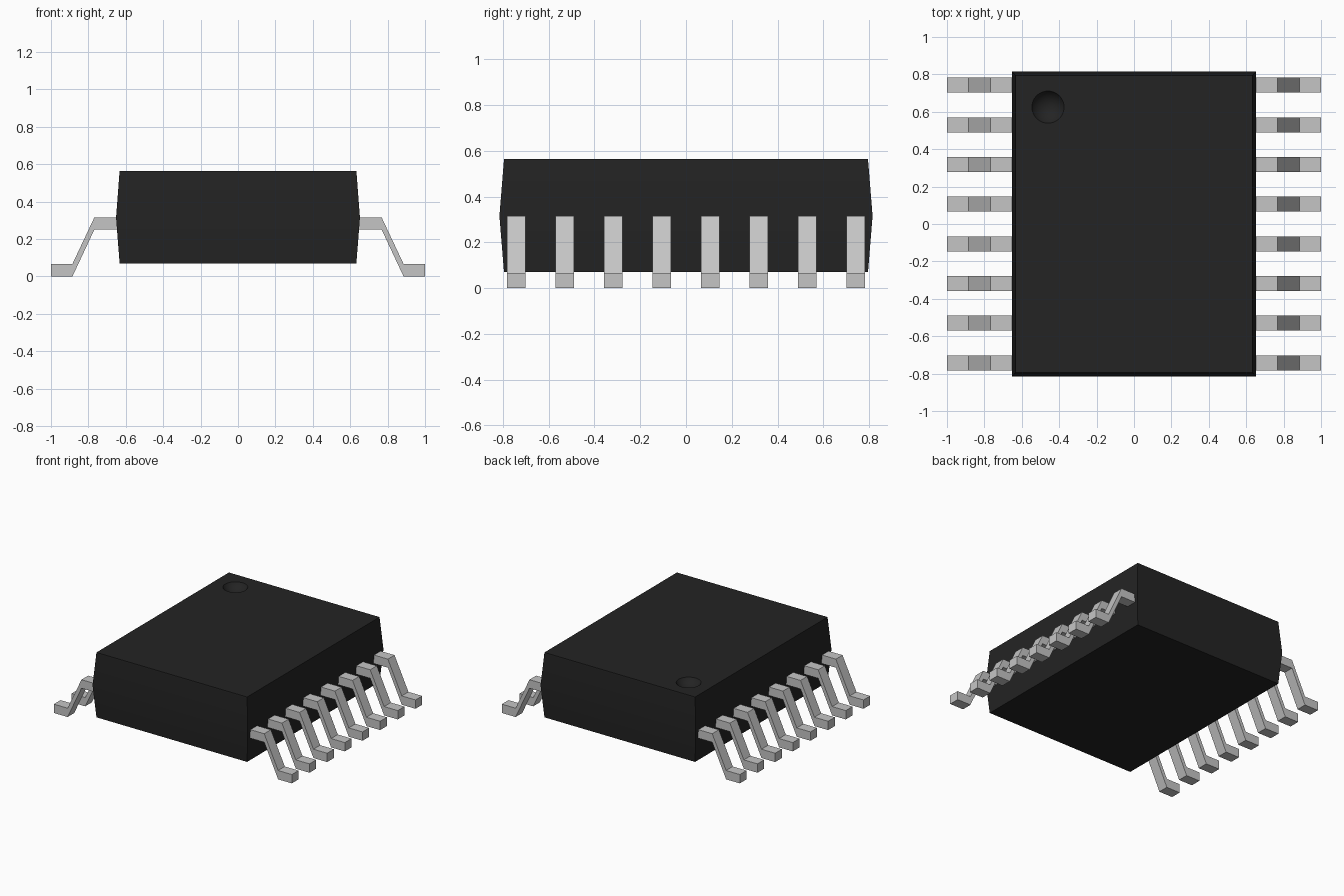
import bpy
import bmesh

cube = bpy.data.objects.get("Cube")
if cube:
    bpy.data.objects.remove(cube, do_unlink=True)


def make_material(name, colour):
    mat = bpy.data.materials.new(name)
    mat.use_nodes = True
    mat.diffuse_color = colour
    mat.node_tree.nodes["Principled BSDF"].inputs["Base Color"].default_value = colour
    return mat


def make_object(name, bm, mat):
    bmesh.ops.recalc_face_normals(bm, faces=bm.faces)
    mesh = bpy.data.meshes.new(name)
    bm.to_mesh(mesh)
    bm.free()
    mesh.materials.append(mat)
    obj = bpy.data.objects.new(name, mesh)
    bpy.context.collection.objects.link(obj)
    return obj


black = make_material("black plastic", (0.017, 0.017, 0.017, 1))
metal = make_material("pale metal", (0.56, 0.56, 0.56, 1))

# Body: rectangular sections, widest at the mould line
bm = bmesh.new()
rings = []
for hx, hy, z in [(0.633, 0.795, 0.07), (0.652, 0.815, 0.315), (0.633, 0.795, 0.563)]:
    rings.append([bm.verts.new((sx * hx, sy * hy, z))
                  for sx, sy in [(-1, -1), (1, -1), (1, 1), (-1, 1)]])
for low, high in zip(rings, rings[1:]):
    for i in range(4):
        j = (i + 1) % 4
        bm.faces.new((low[i], low[j], high[j], high[i]))
bm.faces.new(rings[0])
bm.faces.new(rings[-1])
body = make_object("body", bm, black)

# Round pin-one dimple, cut from the top by a sphere
rim, depth, top = 0.086, 0.05, 0.563
radius = (rim ** 2 + depth ** 2) / (2 * depth)
bm = bmesh.new()
bmesh.ops.create_uvsphere(bm, u_segments=48, v_segments=48, radius=radius)
for f in bm.faces:
    f.smooth = True
cutter = make_object("dimple_cutter", bm, black)
cutter.location = (-0.46, 0.625, top - depth + radius)
cutter.hide_render = True
cut = body.modifiers.new("dimple", "BOOLEAN")
cut.operation = "DIFFERENCE"
cut.solver = "EXACT"
cut.object = cutter
bpy.context.view_layer.objects.active = body
body.select_set(True)
bpy.ops.object.modifier_apply(modifier=cut.name)
bpy.data.objects.remove(cutter, do_unlink=True)
bpy.ops.object.shade_smooth_by_angle(angle=0.4)

# Gull-wing leads: one bent strip profile, repeated along both sides
profile = [(1, 0), (1, 0.067), (0.885, 0.067), (0.768, 0.315),
           (0.62, 0.315), (0.62, 0.25), (0.768, 0.25), (0.885, 0)]
pitch, half_width = 0.212, 0.04


def make_lead(name, side, y):
    bm = bmesh.new()
    near, far = [[bm.verts.new((side * x, y + d, z)) for x, z in profile]
                 for d in (-half_width, half_width)]
    n = len(profile)
    # Foot, slope and shoulder, each a quad on both flanks
    for a, b, c, d in [(0, 1, 2, 7), (7, 2, 3, 6), (6, 3, 4, 5)]:
        for row in (near, far):
            bm.faces.new((row[a], row[b], row[c], row[d]))
    for i in range(n):
        j = (i + 1) % n
        bm.faces.new((near[i], near[j], far[j], far[i]))
    make_object(name, bm, metal)


for label, side in (("left", 1), ("right", -1)):
    for i in range(8):
        make_lead(f"{label}_lead_{i + 1}", side, (i - 3.5) * pitch)
